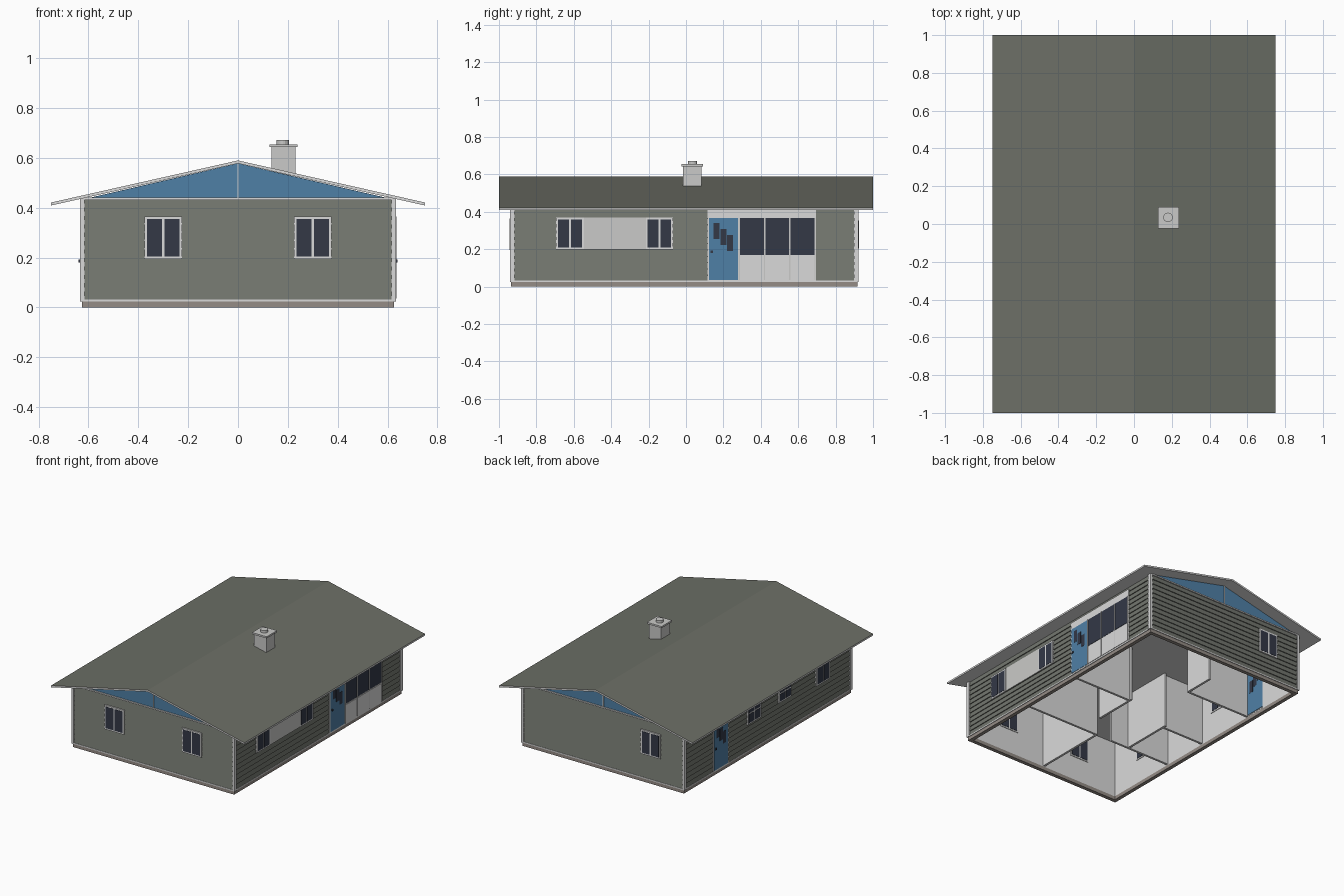
import bpy, bmesh
from mathutils import Vector

cube = bpy.data.objects.get("Cube")
if cube:
    bpy.data.objects.remove(cube, do_unlink=True)


def material(name, *rgb):
    m = bpy.data.materials.new(name)
    m.use_nodes = True
    m.diffuse_color = (*rgb, 1)
    bsdf = next(n for n in m.node_tree.nodes if n.type == 'BSDF_PRINCIPLED')
    bsdf.inputs["Base Color"].default_value = (*rgb, 1)
    return m


SIDING = material("siding_green_grey", .17, .18, .157)
ROOF = material("roof_grey", .15, .158, .132)
TRIM = material("trim_white", .70, .70, .70)
PANEL = material("panel_light_grey", .59, .59, .58)
BLUE = material("door_blue", .078, .215, .38)
GLASS = material("glass_dark", .033, .04, .062)
BASE = material("foundation_taupe", .30, .265, .24)


def finish(name, bm, *mats):
    bmesh.ops.recalc_face_normals(bm, faces=bm.faces)
    mesh = bpy.data.meshes.new(name)
    bm.to_mesh(mesh)
    bm.free()
    obj = bpy.data.objects.new(name, mesh)
    bpy.context.collection.objects.link(obj)
    for m in mats:
        mesh.materials.append(m)
    return obj


def prism(name, points, sweep, *mats):
    """Extrude a flat outline of 3D points along a vector."""
    bm = bmesh.new()
    face = bm.faces.new([bm.verts.new(p) for p in points])
    new = bmesh.ops.extrude_face_region(bm, geom=[face])["geom"]
    verts = [v for v in new if isinstance(v, bmesh.types.BMVert)]
    bmesh.ops.translate(bm, verts=verts, vec=sweep)
    return finish(name, bm, *mats)


def box(name, x, y, z, mat):
    pts = [(x[0], y[0], z[0]), (x[1], y[0], z[0]), (x[1], y[1], z[0]), (x[0], y[1], z[0])]
    return prism(name, pts, (0, 0, z[1] - z[0]), mat)


# Wall frames: a runs along the wall, d is the depth out of its face
X, FRONT, BACK = .62, -.93, .91
WALLS = {
    "front": (lambda a, d, z: Vector((a, FRONT - d, z)), -X, X),
    "back": (lambda a, d, z: Vector((a, BACK + d, z)), -X, X),
    "left": (lambda a, d, z: Vector((X + d, a, z)), FRONT, BACK),
    "right": (lambda a, d, z: Vector((-X - d, a, z)), FRONT, BACK),
}
BOTTOM, TOP, BOARDS = .03, .435, 12


def on_wall(name, wall, a, d, z, mat):
    at = WALLS[wall][0]
    pts = [at(a[0], d[0], z[0]), at(a[1], d[0], z[0]), at(a[1], d[1], z[0]), at(a[0], d[1], z[0])]
    return prism(f"{wall}_{name}", pts, (0, 0, z[1] - z[0]), mat)


def window(name, wall, a0, a1, z0, z1, bar=False):
    on_wall(name + "_frame", wall, (a0, a1), (-.024, .013), (z0, z1), TRIM)
    mid, e = (a0 + a1) / 2, .01
    rows = [(z0 + e, z1 - e)]
    if bar:
        zm = (z0 + z1) / 2
        rows = [(z0 + e, zm - .004), (zm + .004, z1 - e)]
    for i, (p, q) in enumerate([(a0 + e, mid - .005), (mid + .005, a1 - e)]):
        for j, row in enumerate(rows):
            on_wall(f"{name}_pane_{i}{j}", wall, (p, q), (-.026, .0145), row, GLASS)


def door(wall, a0, a1, flip=1):
    on_wall("door_frame", wall, (a0 - .008, a1 + .008), (-.022, .011), (.03, .375), TRIM)
    on_wall("door", wall, (a0, a1), (-.025, .013), (.036, .366), BLUE)
    mid = (a0 + a1) / 2
    for i in (-1, 0, 1):
        c, top = mid + flip * i * .037, .308 - i * .032
        on_wall(f"door_light_{i + 1}", wall, (c - .016, c + .016), (-.026, .0145),
                (top - .085, top), GLASS)
    k = mid - flip * .062
    on_wall("door_knob", wall, (k - .006, k + .006), (.013, .02), (.18, .192), GLASS)


# Walls: lap siding outside, plain lining inside, foundation and base trim
for wall, (at, a0, a1) in WALLS.items():
    pitch = (TOP - BOTTOM) / BOARDS
    outline = [at(a0, 0, BOTTOM)]
    for i in range(BOARDS):
        z = BOTTOM + i * pitch
        outline += [at(a0, .008, z), at(a0, .002, z + pitch)]
    outline.append(at(a0, 0, TOP))
    prism(wall + "_siding", outline, at(a1, 0, 0) - at(a0, 0, 0), SIDING)
    on_wall("lining", wall, (a0, a1), (-.02, 0), (.025, TOP), TRIM)
    on_wall("foundation", wall, (a0 - .005, a1 + .005), (-.02, .006), (0, .025), BASE)
    on_wall("base_trim", wall, (a0, a1), (0, .01), (.024, .032), TRIM)

# Corner boards
for sx in (-1, 1):
    for y, sy in ((FRONT, -1), (BACK, 1)):
        box("corner_board", sorted((sx * (X - .004), sx * (X + .013))),
            sorted((y - sy * .012, y + sy * .011)), (.024, TOP), TRIM)

# Gable ends
SLOPE, RIDGE, THICK = .225, .59, .012
for wall in ("front", "back"):
    at = WALLS[wall][0]
    z_side = RIDGE - THICK - SLOPE * .625
    prism(wall + "_gable", [at(-.625, -.015, z_side - .004), at(.625, -.015, z_side - .004),
                            at(0, -.015, RIDGE - THICK)], at(0, .018, 0) - at(0, 0, 0), BLUE)
    on_wall("gable_trim", wall, (-.63, .63), (0, .011), (.432, .441), TRIM)
    on_wall("gable_post", wall, (-.003, .003), (0, .008), (.44, .577), TRIM)

# Roof slab with pale edges and underside
EAVE = RIDGE - SLOPE * .75
roof = prism("roof", [(-.75, -1, EAVE), (0, -1, RIDGE), (.75, -1, EAVE), (.75, -1, EAVE - THICK),
                      (0, -1, RIDGE - THICK), (-.75, -1, EAVE - THICK)], (0, 2, 0), ROOF, TRIM)
for f in roof.data.polygons:
    f.material_index = 0 if f.normal.z > .5 else 1
box("ceiling", (-X, X), (FRONT, BACK), (.425, .432), TRIM)

# Chimney
box("chimney", (.135, .23), (-.015, .082), (.53, .643), PANEL)
box("chimney_cap", (.126, .239), (-.024, .091), (.643, .655), PANEL)
bm = bmesh.new()
bmesh.ops.create_cone(bm, cap_ends=True, segments=16, radius1=.025, radius2=.025, depth=.02)
bmesh.ops.translate(bm, verts=bm.verts, vec=(.18, .035, .662))
finish("chimney_pot", bm, PANEL)

# Windows and doors
window("window_a", "front", -.375, -.225, .195, .365)
window("window_b", "front", .225, .375, .195, .365)
window("window", "back", -.445, -.295, .195, .365)
window("window_a", "left", -.695, -.545, .2, .37)
window("window_b", "left", -.215, -.07, .2, .37)
on_wall("window_infill", "left", (-.545, -.215), (-.021, .011), (.2, .37), PANEL)
window("window_a", "right", -.69, -.54, .195, .365)
window("window_b", "right", -.265, -.125, .235, .365, True)
window("window_c", "right", .07, .22, .215, .365, True)
door("right", .44, .59, -1)
door("left", .122, .277)

# Glazed entrance wall beside the left door
on_wall("entry_surround", "left", (.114, .695), (-.022, .01), (.03, .418), TRIM)
for i in range(3):
    a = .289 + i * .135
    on_wall(f"entry_glass_{i}", "left", (a, a + .127), (-.025, .012), (.17, .366), GLASS)
    on_wall(f"entry_panel_{i}", "left", (a, a + .127), (-.025, .013), (.036, .163), TRIM)
for i in range(4):
    a = .285 + i * .135
    on_wall(f"entry_post_{i}", "left", (a - .003, a + .003), (.01, .015), (.036, .366), PANEL)

# Interior partitions: along y at fixed x, then along x at fixed y
for x, y0, y1 in ((0, -.92, -.38), (.12, -.2, .12), (-.27, -.38, 0), (-.1, .43, .65)):
    box("partition_long", (x - .008, x + .008), (y0, y1), (.03, .426), TRIM)
for y, x0, x1 in ((-.38, -.61, -.12), (-.38, .0, .61), (-.03, -.61, -.27),
                  (.1, .12, .61), (.43, -.61, -.1)):
    box("partition_cross", (x0, x1), (y - .008, y + .008), (.03, .426), TRIM)
